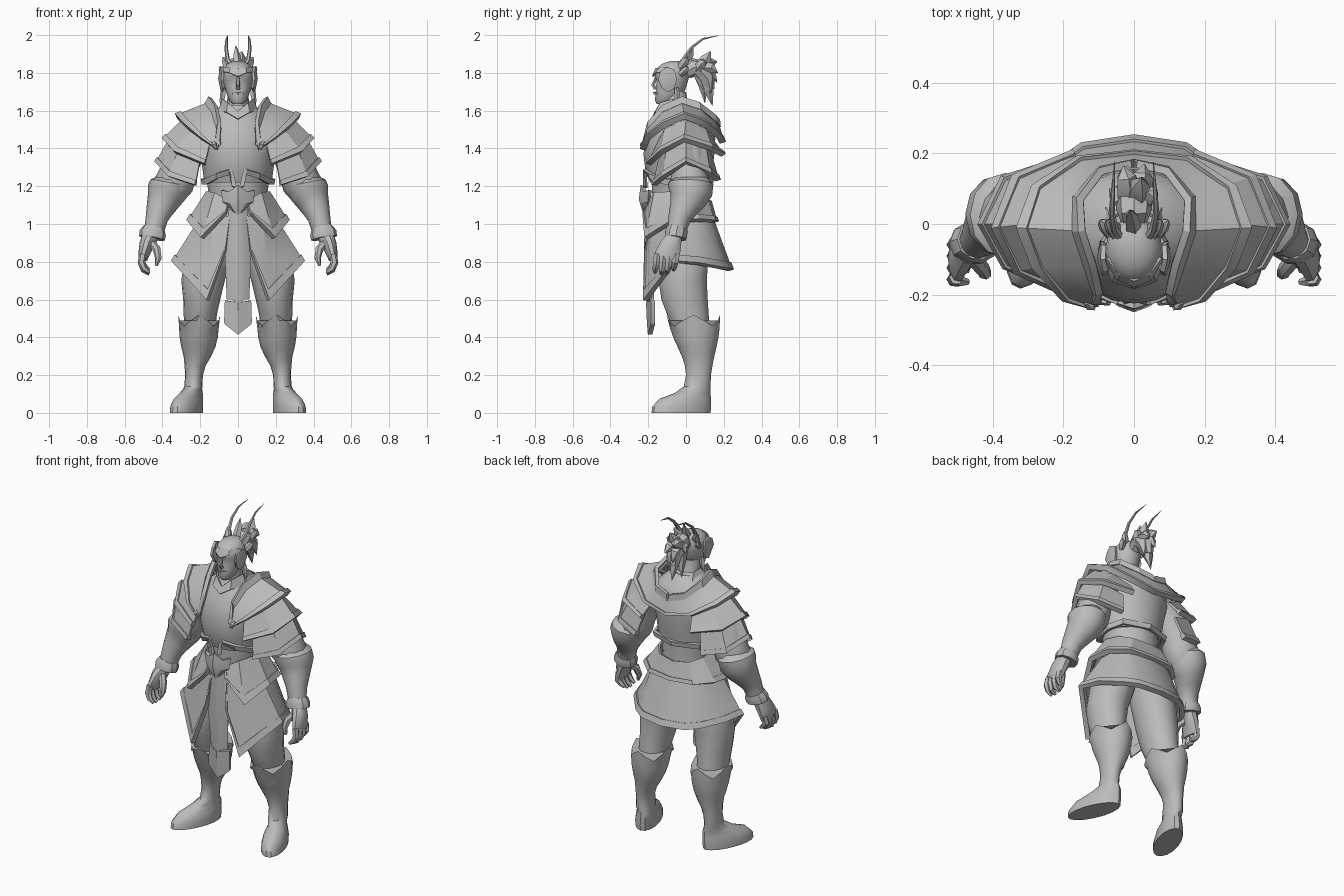
import bpy, bmesh, math
from mathutils import Vector

GREY = bpy.data.materials.new("armour_grey")
GREY.diffuse_color = (0.5, 0.5, 0.5, 1)


def finish(name, verts, faces, mirror=False, thick=0, angle=35):
    """Make an object, apply mirror/thickness, shade smooth with sharp edges."""
    me = bpy.data.meshes.new(name)
    me.from_pydata([tuple(v) for v in verts], [], faces)
    bm = bmesh.new()
    bm.from_mesh(me)
    bmesh.ops.recalc_face_normals(bm, faces=bm.faces)
    bm.to_mesh(me)
    bm.free()
    ob = bpy.data.objects.new(name, me)
    bpy.context.collection.objects.link(ob)
    if mirror:
        ob.modifiers.new("mirror", 'MIRROR').merge_threshold = 0.0005
    if thick:
        m = ob.modifiers.new("thickness", 'SOLIDIFY')
        m.thickness, m.offset = thick, 0
    dg = bpy.context.evaluated_depsgraph_get()
    new = bpy.data.meshes.new_from_object(ob.evaluated_get(dg))
    ob.modifiers.clear()
    ob.data = new
    new.materials.clear()
    new.materials.append(GREY)
    for p in new.polygons:
        p.use_smooth = True
    new.set_sharp_from_angle(angle=math.radians(angle))
    return ob


def skin(name, rings, mirror=False):
    """Closed loft through rings with equal point counts."""
    n, k = len(rings[0]), len(rings)
    verts = [p for r in rings for p in r]
    faces = [(i*n + j, i*n + (j+1) % n, (i+1)*n + (j+1) % n, (i+1)*n + j)
             for i in range(k-1) for j in range(n)]
    faces += [tuple(range(n)), tuple(range((k-1)*n, k*n))]
    return finish(name, verts, faces, mirror)


def stack(name, rows, n=16, mirror=False, shear=0, zig=0):
    """Horizontal ellipses: (z, centre x, half width, y front, y back)."""
    rings = []
    for i, (z, cx, rx, y0, y1) in enumerate(rows):
        ring = []
        for j in range(n):
            a = 2*math.pi*j/n
            y = (y0+y1)/2 + (y1-y0)/2*math.sin(a)
            s = shear*(y-0.06) if z < 0.13 else 0
            dz = zig*math.cos(4*a) if i == 0 else 0
            ring.append((cx + rx*math.cos(a) + s, y, z+dz))
        rings.append(ring)
    return skin(name, rings, mirror)


def sweep(name, pts, n=10, mirror=False):
    """Tube along points (x, y, z, radius[, radius across])."""
    P = [Vector(p[:3]) for p in pts]
    rings = []
    for i, p in enumerate(pts):
        t = (P[min(i+1, len(P)-1)] - P[max(i-1, 0)]).normalized()
        v = t.cross(Vector((1, 0, 0))).normalized()
        u = v.cross(t)
        r, r2 = p[3], p[-1]
        rings.append([P[i] + u*r*math.cos(2*math.pi*j/n) + v*r2*math.sin(2*math.pi*j/n)
                      for j in range(n)])
    return skin(name, rings, mirror)


def strip(name, rails, thick, mirror=True):
    n = len(rails[0])
    faces = [(i*n+j, i*n+j+1, (i+1)*n+j+1, (i+1)*n+j)
             for i in range(len(rails)-1) for j in range(n-1)]
    return finish(name, [p for r in rails for p in r], faces, mirror, thick, 30)


def mix(a, b, t):
    return [Vector(p).lerp(Vector(q), t) for p, q in zip(a, b)]


def plate(name, top, bottom, hem=0.84, thick=0.014, rim=0.03, front=False):
    """Armour panel with a raised hem and optional raised front edge."""
    strip(name, [top, mix(top, bottom, 0.5), mix(top, bottom, 0.97)], thick)
    strip(name + "_hem", [mix(top, bottom, hem), bottom], rim)
    if front:
        edge = [top[0], bottom[0]]
        strip(name + "_front_trim", [edge, mix(edge, [top[1], bottom[1]], 0.13)], rim*.8)


# legs and boots
stack("thigh", [(1.0, .10, .10, -.11, .12), (.85, .15, .13, -.14, .12), (.7, .185, .115, -.145, .11),
                (.6, .192, .098, -.13, .115), (.52, .2, .088, -.1, .12), (.42, .2, .08, -.06, .13)], mirror=True)
stack("boot", [(.49, .205, .111, -.103, .18), (.45, .207, .105, -.085, .178), (.4, .208, .101, -.068, .172),
               (.35, .21, .091, -.045, .162), (.3, .215, .073, -.022, .15), (.25, .227, .056, -.006, .14),
               (.2, .233, .047, 0, .132), (.14, .236, .048, -.012, .13), (.105, .24, .054, -.06, .13),
               (.075, .243, .066, -.14, .132), (.035, .246, .074, -.178, .133), (0, .246, .074, -.183, .13)],
      mirror=True, shear=-.31, zig=.03)

# torso
stack("waist", [(.93, 0, .17, -.15, .12), (1.05, 0, .155, -.17, .125), (1.12, 0, .15, -.175, .12),
                (1.18, 0, .158, -.18, .12), (1.26, 0, .17, -.18, .12)], 20)
stack("breastplate", [(1.22, 0, .178, -.19, .13), (1.29, 0, .188, -.216, .14), (1.37, 0, .2, -.225, .15),
                      (1.45, 0, .22, -.215, .155), (1.52, 0, .21, -.19, .15), (1.58, 0, .15, -.155, .12),
                      (1.63, 0, .085, -.13, .06)], 20)
strip("breastplate_trim", [
    [(.03, -.218, 1.2), (.045, -.22, 1.29), (.11, -.192, 1.27), (.17, -.11, 1.24), (.188, 0, 1.24),
     (.155, .09, 1.25), (0, .14, 1.25)],
    [(.01, -.212, 1.19), (.03, -.215, 1.265), (.11, -.185, 1.24), (.165, -.11, 1.21), (.183, 0, 1.21),
     (.15, .085, 1.22), (0, .135, 1.22)]], .02)
strip("neck_collar", [[(0, -.16, 1.595), (.05, -.135, 1.64), (.08, -.07, 1.66), (.06, .02, 1.645), (0, .045, 1.64)],
                      [(0, -.18, 1.555), (.06, -.16, 1.59), (.1, -.07, 1.6), (.08, .05, 1.6), (0, .075, 1.59)]], .01)

# shoulder mantle running around the neck
inner = [(.1, -.228, 1.42), (.09, -.2, 1.51), (.108, -.12, 1.6), (.14, -.02, 1.645),
         (.145, .07, 1.615), (.085, .15, 1.55), (0, .17, 1.525)]
outer = [(.11, -.228, 1.395), (.2, -.205, 1.455), (.285, -.115, 1.525), (.328, -.01, 1.57),
         (.285, .1, 1.53), (.16, .178, 1.46), (0, .195, 1.43)]
plate("mantle", inner, outer, rim=.034)
strip("mantle_collar", [[Vector(p) + Vector((.008, 0, .026)) for p in inner], mix(inner, outer, .14)], .022)
sweep("mantle_clasp", [(.135, -.222, 1.435, .008), (.125, -.23, 1.42, .016), (.115, -.228, 1.395, .008)], 6, True)

# layered shoulder plates
plate("upper_shoulder_plate",
      [(.15, -.15, 1.42), (.24, -.11, 1.5), (.29, 0, 1.55), (.24, .1, 1.5), (.14, .14, 1.44)],
      [(.175, -.2, 1.315), (.335, -.13, 1.38), (.395, -.01, 1.445), (.34, .13, 1.4), (.17, .2, 1.365)], .8)
plate("lower_shoulder_plate",
      [(.2, -.14, 1.34), (.31, -.1, 1.4), (.36, 0, 1.45), (.31, .1, 1.41), (.19, .13, 1.37)],
      [(.225, -.17, 1.205), (.365, -.115, 1.25), (.43, 0, 1.325), (.37, .125, 1.265), (.225, .17, 1.23)], .82)

# arms
sweep("upper_arm", [(.2, 0, 1.5, .09), (.26, 0, 1.42, .1), (.3, .01, 1.33, .1), (.32, .02, 1.26, .1),
                    (.34, .02, 1.21, .105), (.36, .02, 1.16, .085)], 12, True)
sweep("forearm_guard", [(.36, .025, 1.245, .07, .09), (.363, .025, 1.215, .103, .12), (.375, .022, 1.17, .108, .118),
                        (.393, .008, 1.125, .09, .096), (.412, -.014, 1.08, .075, .076),
                        (.43, -.035, 1.03, .06, .06), (.441, -.046, .98, .054, .052),
                        (.45, -.05, .95, .053, .052)], 12, True)
sweep("wrist_cuff", [(.444, -.046, .978, .058, .056), (.451, -.052, .952, .071, .062),
                     (.456, -.056, .925, .069, .06)], 10, True)

# hands
sweep("palm", [(.462, -.06, .94, .045, .04), (.483, -.08, .89, .04, .058), (.498, -.098, .84, .03, .068),
               (.502, -.1, .81, .022, .064)], 10, True)
for i in range(4):
    y, d = -.152 + i*.033, (.0, -.008, -.004, .012)[i]
    sweep("finger", [(.503, y, .84, .02), (.511, y-.005, .795, .02), (.497, y-.01, .763+d, .017),
                     (.47, y-.012, .743+d, .009)], 6, True)
sweep("thumb", [(.462, -.09, .9, .024), (.43, -.125, .865, .022), (.421, -.14, .82, .018),
                (.432, -.145, .78, .008)], 7, True)

# hip plates and skirt
plate("hip_plate",
      [(.045, -.195, 1.12), (.12, -.165, 1.165), (.163, -.05, 1.17), (.15, .05, 1.15), (.1, .11, 1.13), (0, .13, 1.12)],
      [(.065, -.218, 1.055), (.19, -.21, .925), (.262, -.07, 1.015), (.24, .06, 1.02), (.15, .145, 1.015),
       (0, .16, 1.01)], .8, front=True)
plate("skirt",
      [(.04, -.185, 1.04), (.13, -.165, 1.04), (.19, -.05, 1.04), (.185, .04, 1.04), (.155, .1, 1.04),
       (.1, .125, 1.04), (0, .135, 1.04)],
      [(.065, -.208, .86), (.16, -.215, .595), (.343, -.06, .8), (.305, .06, .79), (.215, .168, .77),
       (.145, .218, .76), (0, .24, .755)], .87, front=True)

# hanging front cloth, end piece and belt emblem
strip("front_cloth", [[(.045, -.185, 1.08), (.02, -.205, 1.08), (0, -.21, 1.08)],
                      [(.065, -.19, .82), (.03, -.21, .82), (0, -.215, .82)],
                      [(.055, -.175, .6), (.03, -.195, .6), (0, -.2, .58)]], .016)
strip("cloth_end", [[(.066, -.175, .595), (0, -.2, .585)], [(.07, -.175, .48), (0, -.195, .48)],
                    [(.066, -.175, .47), (0, -.19, .415)]], .024)
strip("belt_emblem", [[(.085, -.19, 1.18), (.045, -.215, 1.17), (0, -.23, 1.205)],
                      [(.075, -.195, 1.12), (.04, -.225, 1.11), (0, -.24, 1.13)],
                      [(.02, -.2, 1.07), (.01, -.21, 1.06), (0, -.215, 1.05)]], .02)

# head and face mask
stack("neck", [(1.56, 0, .07, -.13, .04), (1.64, 0, .058, -.12, .01), (1.7, 0, .055, -.12, 0)], 12)
stack("head", [(1.635, 0, .028, -.155, -.08), (1.655, 0, .048, -.166, -.04), (1.69, 0, .06, -.163, -.01),
               (1.73, 0, .073, -.16, .005), (1.765, 0, .079, -.158, .015), (1.79, 0, .082, -.17, .02),
               (1.825, 0, .075, -.157, .018), (1.85, 0, .053, -.125, .005), (1.862, 0, .025, -.085, -.02)], 14)
strip("brow_guard", [[(0, -.158, 1.825), (.04, -.142, 1.825), (.075, -.095, 1.83)],
                     [(0, -.176, 1.78), (.045, -.158, 1.8), (.083, -.095, 1.805)]], .008)
sweep("nose", [(0, -.158, 1.78, .007), (0, -.174, 1.735, .011), (0, -.16, 1.715, .012)], 6)
strip("lip", [[(0, -.17, 1.7), (.03, -.155, 1.695)], [(0, -.168, 1.685), (.03, -.155, 1.685)]], .008)
strip("ear_guard", [[(.08, -.135, 1.805), (.088, -.1, 1.83), (.086, -.06, 1.815)],
                    [(.083, -.145, 1.765), (.098, -.1, 1.77), (.09, -.05, 1.765)],
                    [(.076, -.125, 1.72), (.084, -.095, 1.7), (.08, -.065, 1.715)]], .014)

# horns
sweep("horn", [(.03, -.05, 1.82, .015), (.055, -.015, 1.87, .012), (.063, .03, 1.935, .009),
               (.06, .09, 1.98, .006), (.055, .175, 1.998, .001)], 6, True)


def lock(name, root, tip, r, lift, mirror=False):
    """Curved pointed hair lock."""
    a, b = Vector(root), Vector(tip)
    m = a.lerp(b, .5) + Vector((0, .01, lift))
    sweep(name, [(*a, r*.7), (*a.lerp(m, .6), r), (*m.lerp(b, .3), r*.8), (*b, .001)], 5, mirror)


# crest and ponytail
lock("crest_lock", (0, -.03, 1.83), (-.012, .04, 1.945), .024, -.01)
lock("side_crest_lock", (.045, -.04, 1.81), (.08, .01, 1.885), .024, .01, True)
lock("temple_lock", (.07, -.03, 1.79), (.098, .01, 1.835), .02, .005, True)
lock("jaw_lock", (.075, -.05, 1.72), (.09, -.06, 1.61), .016, 0, True)
sweep("ponytail_knot", [(0, 0, 1.8, .035), (0, .04, 1.83, .05), (0, .08, 1.82, .055), (0, .11, 1.77, .045),
                        (0, .12, 1.71, .03)], 8)
for tip, r, lift in [((.02, .13, 1.915), .036, .0), ((-.03, .165, 1.86), .036, .02), ((.03, .17, 1.8), .036, .03),
                     ((-.02, .165, 1.75), .038, .04), ((.035, .135, 1.69), .038, .05), ((0, .14, 1.625), .042, .05),
                     ((-.04, .1, 1.64), .034, .05), ((.065, .1, 1.86), .028, .02), ((-.07, .1, 1.8), .028, .02)]:
    lock("ponytail_lock", (tip[0]*.4, .055, 1.81), tip, r, lift)
